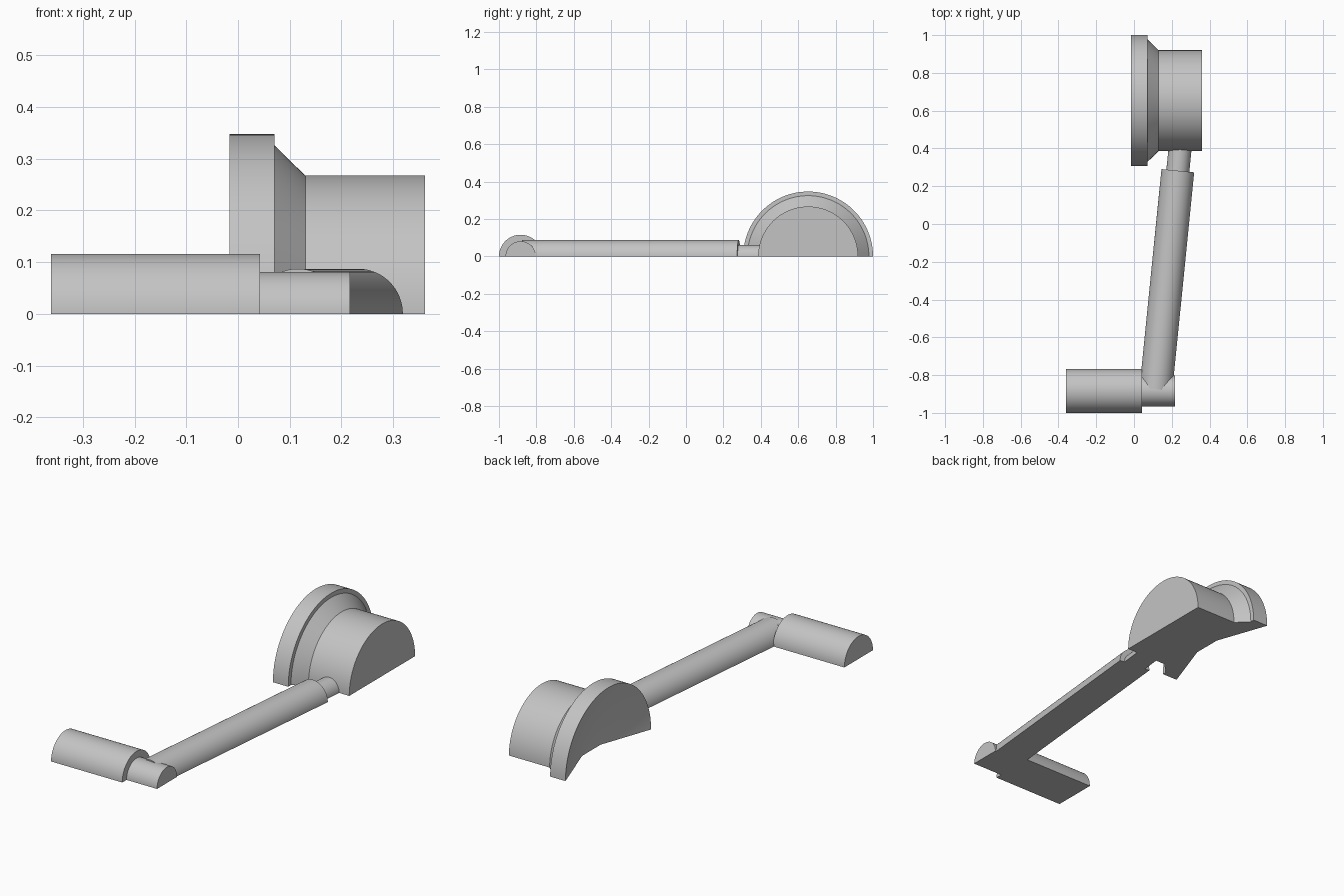
import bpy, bmesh, math

# Remove the default cube
cube = bpy.data.objects.get("Cube")
if cube:
    bpy.data.objects.remove(cube, do_unlink=True)

grey = bpy.data.materials.new("plain grey")
grey.use_nodes = True
grey.diffuse_color = (0.55, 0.55, 0.55, 1)
grey.node_tree.nodes["Principled BSDF"].inputs["Base Color"].default_value = (0.55, 0.55, 0.55, 1)


def half_lathe(name, profile, location, angle=0.0, steps=48):
    """Sweep a closed (length, radius) profile half a turn about local x, flat side down."""
    bm = bmesh.new()
    rings = []
    for i in range(steps + 1):
        a = math.pi * i / steps
        rings.append([bm.verts.new((x, r * math.cos(a), r * math.sin(a))) for x, r in profile])
    n = len(profile)
    for a, b in zip(rings, rings[1:]):
        for j in range(n):
            k = (j + 1) % n
            if profile[j][1] or profile[k][1]:
                bm.faces.new((a[j], a[k], b[k], b[j]))
    # Flat underside, one section on each side of the axis
    bm.faces.new(rings[0])
    bm.faces.new(rings[-1][::-1])
    bmesh.ops.remove_doubles(bm, verts=bm.verts, dist=1e-5)
    bmesh.ops.recalc_face_normals(bm, faces=bm.faces)
    mesh = bpy.data.meshes.new(name)
    bm.to_mesh(mesh)
    bm.free()
    mesh.materials.append(grey)
    obj = bpy.data.objects.new(name, mesh)
    bpy.context.collection.objects.link(obj)
    obj.location = location
    obj.rotation_euler.z = angle
    bpy.ops.object.select_all(action='DESELECT')
    obj.select_set(True)
    bpy.context.view_layer.objects.active = obj
    bpy.ops.object.shade_smooth_by_angle(angle=math.radians(25))
    return obj


def half_rod(name, start, end, radius):
    """Half cylinder lying on the ground between two points."""
    dx, dy = end[0] - start[0], end[1] - start[1]
    length = math.hypot(dx, dy)
    profile = [(0, 0), (0, radius), (length, radius), (length, 0)]
    return half_lathe(name, profile, (*start, 0), math.atan2(dy, dx))


# Handle and the pin beside it
half_rod("handle_grip", (-0.361, -0.884), (0.043, -0.884), 0.116)
half_rod("handle_pin", (0.043, -0.884), (0.216, -0.884), 0.081)

# Slanted arm and the thin neck that enters the drum
half_rod("arm", (0.116, -0.875), (0.232, 0.282), 0.087)
half_rod("arm_neck", (0.232, 0.282), (0.251, 0.47), 0.061)

# Flanged drum with a dished outer face
drum_profile = [(0.08, 0), (0.08, 0.075), (-0.016, 0.347), (0.071, 0.347),
                (0.071, 0.325), (0.13, 0.267), (0.361, 0.267), (0.361, 0)]
half_lathe("flanged_drum", drum_profile, (0, 0.653, 0), steps=64)
